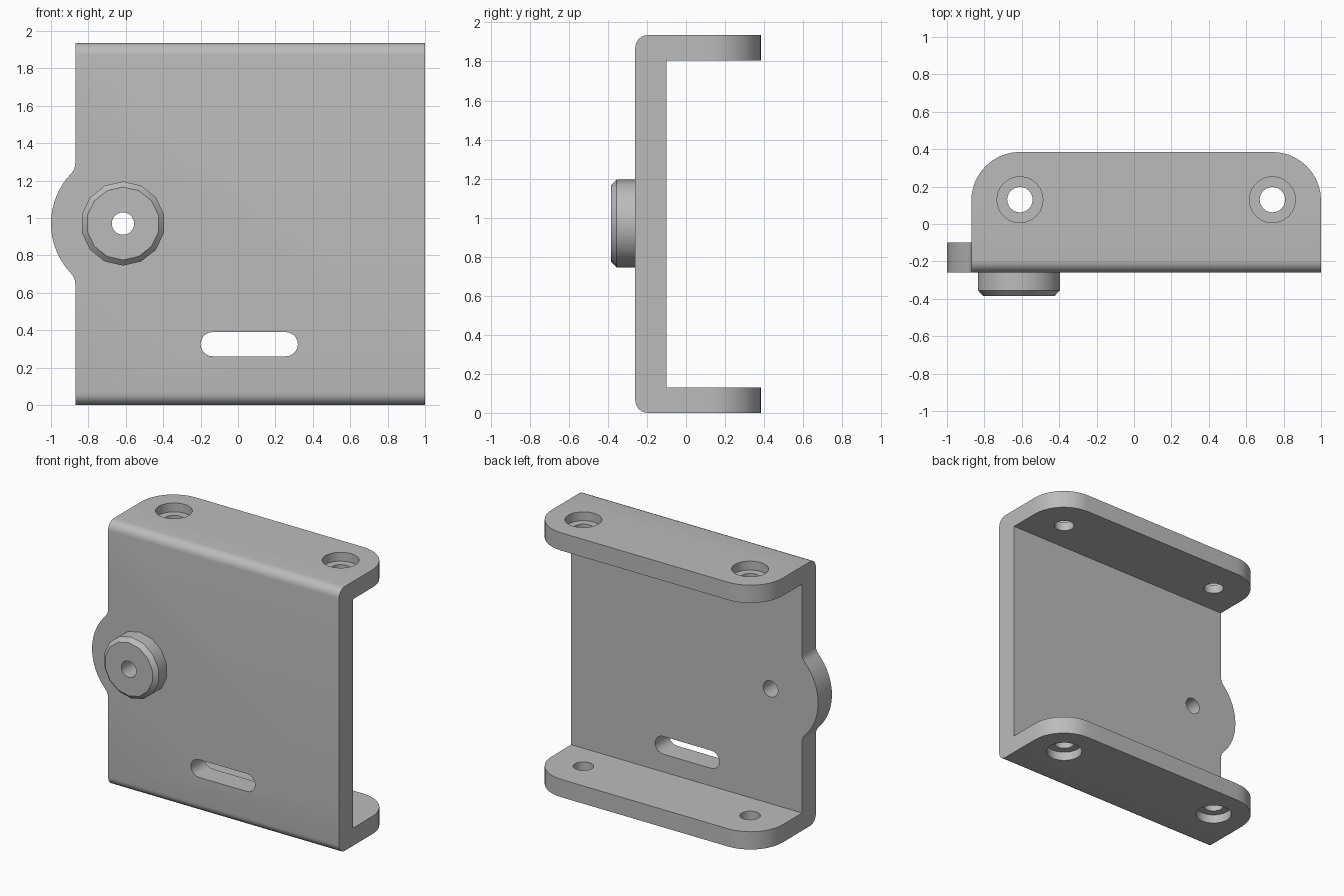
import bpy, bmesh
from math import sin, cos, pi, radians, sqrt, atan2
from mathutils import Vector

cube = bpy.data.objects.get("Cube")
if cube:
    bpy.data.objects.remove(cube, do_unlink=True)

grey = bpy.data.materials.new("plain grey")
grey.use_nodes = True
GREY = (0.5, 0.5, 0.5, 1)
grey.diffuse_color = GREY
grey.node_tree.nodes["Principled BSDF"].inputs["Base Color"].default_value = GREY

AXES = {"x": lambda a, b, t: (t, a, b),
        "y": lambda a, b, t: (a, t, b),
        "z": lambda a, b, t: (a, b, t)}


def arc(cx, cy, r, start, end, n):
    """Points on an arc, angles in degrees."""
    angles = [radians(start + (end - start) * i / n) for i in range(n + 1)]
    return [(cx + r * cos(a), cy + r * sin(a)) for a in angles]


def loft(name, axis, sections):
    """Solid through matching outlines, each given as (points, level)."""
    bm = bmesh.new()
    rings = [[bm.verts.new(AXES[axis](a, b, level)) for a, b in pts] for pts, level in sections]
    n = len(rings[0])
    for low, high in zip(rings, rings[1:]):
        for i in range(n):
            j = (i + 1) % n
            bm.faces.new((low[i], low[j], high[j], high[i]))
    bm.faces.new(rings[0][::-1])
    bm.faces.new(rings[-1])
    bmesh.ops.recalc_face_normals(bm, faces=bm.faces[:])
    mesh = bpy.data.meshes.new(name)
    bm.to_mesh(mesh)
    bm.free()
    mesh.materials.append(grey)
    obj = bpy.data.objects.new(name, mesh)
    bpy.context.collection.objects.link(obj)
    return obj


def prism(name, axis, pts, low, high):
    return loft(name, axis, [(pts, low), (pts, high)])


def circle(cx, cy, r, n, start=90):
    return arc(cx, cy, r, start, start + 360, n)[:-1]


def combine(target, tool, operation):
    """Apply a boolean and discard the tool."""
    mod = target.modifiers.new(operation.lower(), "BOOLEAN")
    mod.operation, mod.object, mod.solver = operation, tool, "EXACT"
    bpy.context.view_layer.objects.active = target
    bpy.ops.object.modifier_apply(modifier=mod.name)
    bpy.data.objects.remove(tool, do_unlink=True)


LEFT, RIGHT = -0.87, 1.0
FRONT, INNER, BACK = -0.26, -0.10, 0.385
TOP, THICK, BEND = 1.935, 0.13, 0.065
PIVOT_X, PIVOT_Z = -0.615, 0.97

# C-shaped channel with rounded outer bends
channel = (arc(FRONT + BEND, BEND, BEND, 180, 270, 6)
           + [(BACK, 0), (BACK, THICK), (INNER, THICK),
              (INNER, TOP - THICK), (BACK, TOP - THICK), (BACK, TOP)]
           + arc(FRONT + BEND, TOP - BEND, BEND, 90, 180, 6))
bracket = prism("bracket", "x", channel, LEFT, RIGHT)

# Rounded free corners on both flanges
R = 0.26
plan = ([(LEFT, FRONT - 0.1), (RIGHT, FRONT - 0.1)]
        + arc(RIGHT - R, BACK - R, R, 0, 90, 10)
        + arc(LEFT + R, BACK - R, R, 90, 180, 10))
combine(bracket, prism("corner_trim", "z", plan, -0.1, TOP + 0.1), "INTERSECT")

# Round ear on the side, blended into the plate edge
EAR, FILLET = 0.385, 0.08
dx = PIVOT_X - LEFT + FILLET
dz = sqrt((EAR + FILLET) ** 2 - dx ** 2)
slope = 180 - atan2(dz, dx) * 180 / pi
upper = (arc(LEFT - FILLET, PIVOT_Z + dz, FILLET, 0, slope - 180, 5)
         + arc(PIVOT_X, PIVOT_Z, EAR, slope, 180, 8)[1:])
lower = [(x, 2 * PIVOT_Z - z) for x, z in upper[-2::-1]]
ear = [(-0.7, upper[0][1])] + upper + lower + [(-0.7, lower[-1][1])]
combine(bracket, prism("ear", "y", ear, FRONT, INNER), "UNION")

# Chamfered boss on the front
wide = circle(PIVOT_X, PIVOT_Z, 0.225, 14)
narrow = circle(PIVOT_X, PIVOT_Z, 0.195, 14)
boss = loft("boss", "y", [(wide, FRONT + 0.05), (wide, -0.355), (narrow, -0.385)])
combine(bracket, boss, "UNION")

# Bore through the boss and slot through the plate
bore = circle(PIVOT_X, PIVOT_Z, 0.06, 20)
combine(bracket, prism("bore", "y", bore, -0.6, 0.1), "DIFFERENCE")
slot = arc(0.255, 0.325, 0.065, -90, 90, 10) + arc(-0.135, 0.325, 0.065, 90, 270, 10)
combine(bracket, prism("slot", "y", slot, -0.6, 0.1), "DIFFERENCE")

# Counterbored screw holes in both flanges
for x in (LEFT + R, RIGHT - R):
    y = BACK - R + 0.005
    combine(bracket, prism("screw_hole", "z", circle(x, y, 0.068, 24), -0.1, TOP + 0.1), "DIFFERENCE")
    for low, high in ((-0.1, 0.065), (TOP - 0.065, TOP + 0.1)):
        combine(bracket, prism("counterbore", "z", circle(x, y, 0.123, 24), low, high), "DIFFERENCE")

# Smooth rounds with sharp edges kept
bpy.ops.object.select_all(action="DESELECT")
bracket.select_set(True)
bpy.context.view_layer.objects.active = bracket
bpy.ops.object.shade_smooth_by_angle(angle=radians(30))
